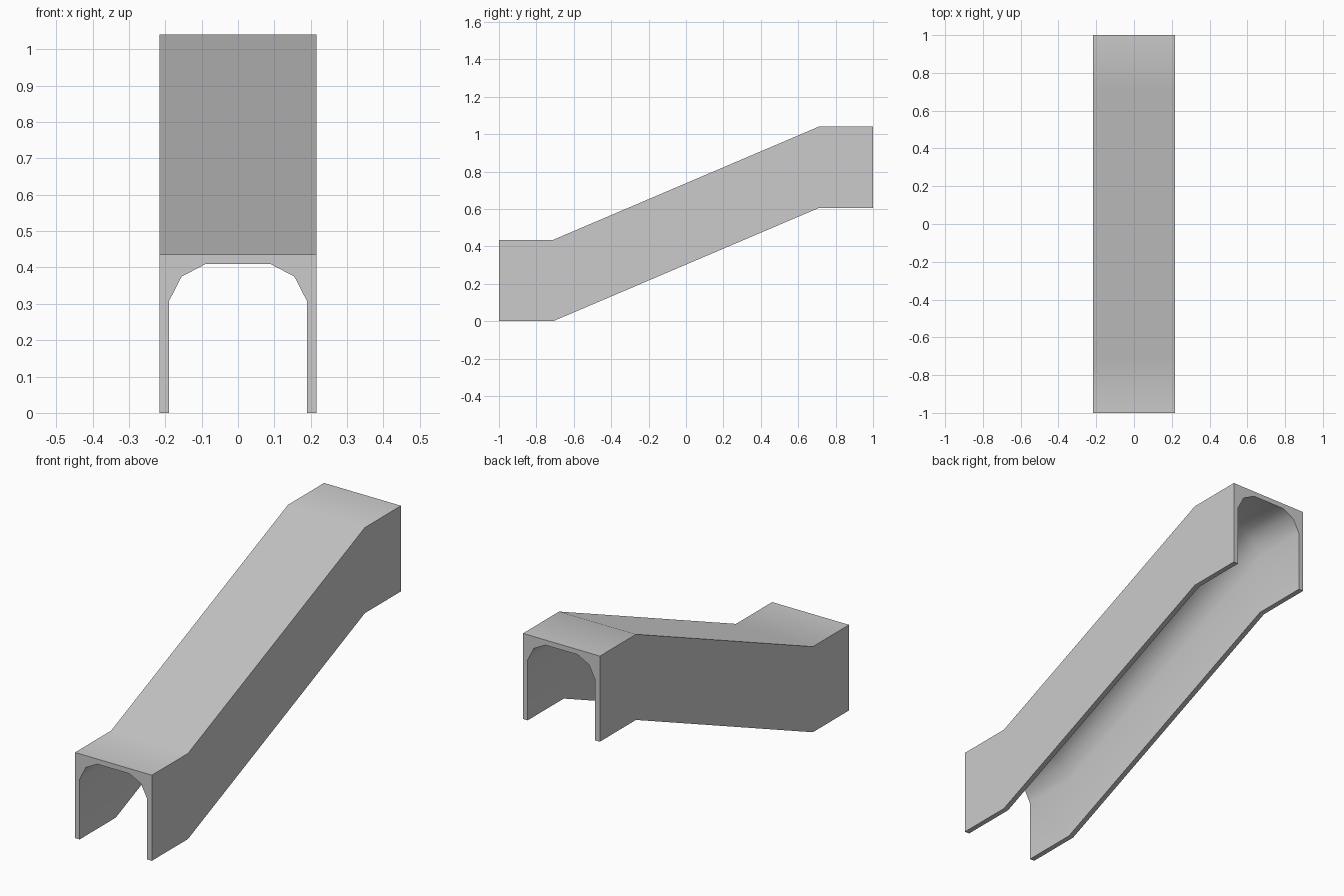
import bpy, bmesh, math

if "Cube" in bpy.data.objects:
    bpy.data.objects.remove(bpy.data.objects["Cube"])

# Half of the arch cross-section (x, z), from outer top corner round to inner crown
half = [(0.216, 0.435), (0.216, 0.0), (0.19, 0.0), (0.19, 0.307),
        (0.155, 0.375), (0.09, 0.409)]
profile = half + [(-x, z) for x, z in reversed(half)]

# Path stations (y, height): level landing, slope, level landing
stations = [(-1.0, 0.0), (-0.71, 0.0), (0.71, 0.605), (1.0, 0.605)]

# Sloping tunnel: sweep the upright section along the path
bm = bmesh.new()
rings = [[bm.verts.new((x, y, z + h)) for x, z in profile] for y, h in stations]
n = len(profile)
for a, b in zip(rings, rings[1:]):
    for i in range(n):
        j = (i + 1) % n
        bm.faces.new((a[i], a[j], b[j], b[i]))

# End caps
bm.faces.new(rings[0])
bm.faces.new(rings[-1][::-1])
bmesh.ops.recalc_face_normals(bm, faces=bm.faces[:])

mesh = bpy.data.meshes.new("sloped_tunnel")
bm.to_mesh(mesh)
bm.free()
tunnel = bpy.data.objects.new("sloped_tunnel", mesh)
bpy.context.collection.objects.link(tunnel)

# Soft bends and arch, crisp outer edges
bpy.context.view_layer.objects.active = tunnel
tunnel.select_set(True)
bpy.ops.object.shade_smooth_by_angle(angle=math.radians(40))
